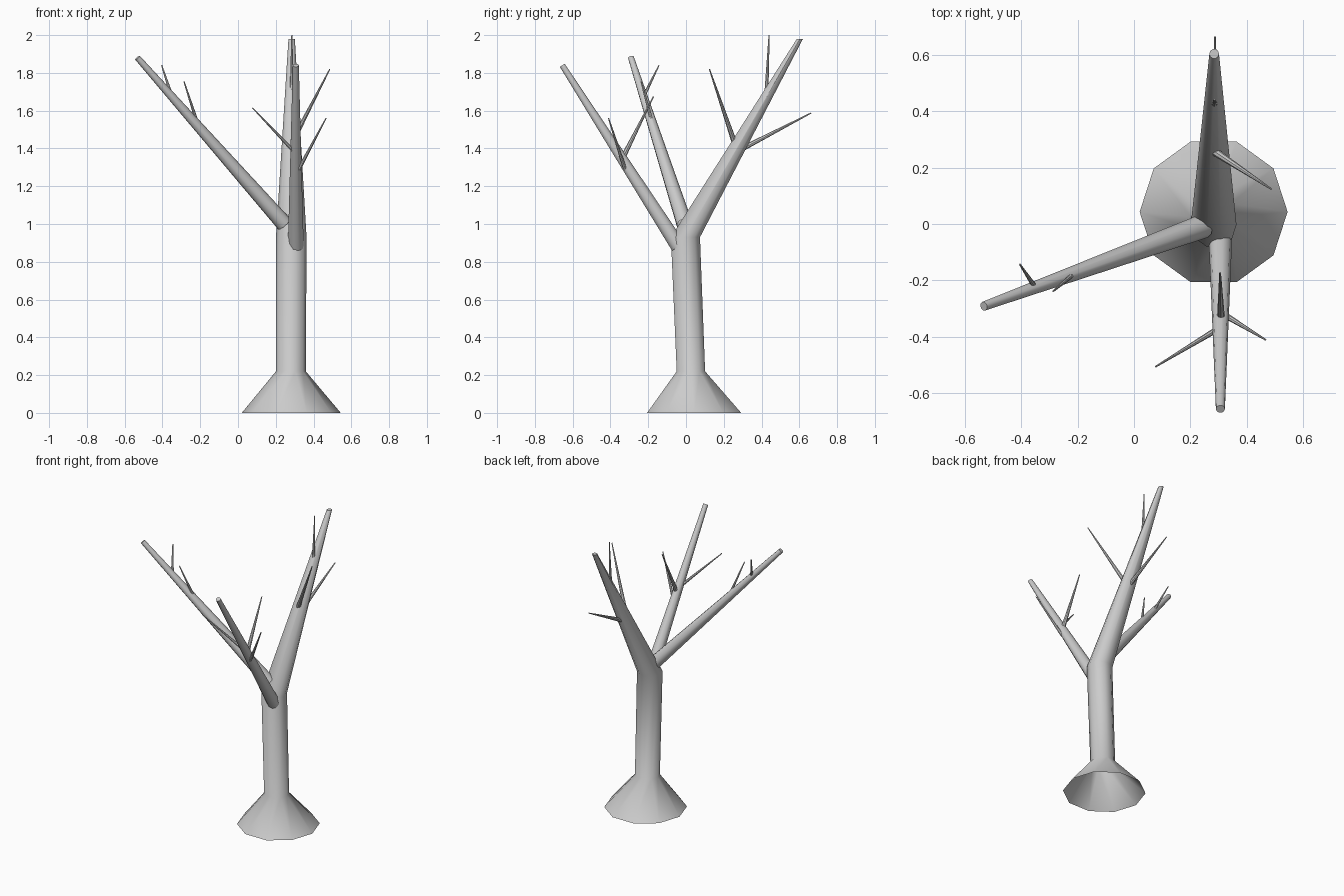
import bpy, bmesh, math
from mathutils import Vector

if "Cube" in bpy.data.objects:
    bpy.data.objects.remove(bpy.data.objects["Cube"])


def tube(name, rings, sides, level=False):
    """Tapered tube through (centre, radius) rings, capped at the tip only."""
    axis = Vector(rings[-1][0]) - Vector(rings[0][0])
    u, v = Vector((1, 0, 0)), Vector((0, 1, 0))
    if not level:
        q = axis.to_track_quat('Z', 'Y')
        u, v = q @ u, q @ v
    bm = bmesh.new()
    loops = []
    for c, r in rings:
        angles = [2 * math.pi * i / sides for i in range(sides)]
        loops.append([bm.verts.new(Vector(c) + r * (u * math.cos(a) + v * math.sin(a)))
                      for a in angles])
    for a, b in zip(loops, loops[1:]):
        for i in range(sides):
            j = (i + 1) % sides
            bm.faces.new((a[i], a[j], b[j], b[i]))
    bm.faces.new(loops[-1])
    mesh = bpy.data.meshes.new(name)
    bm.to_mesh(mesh)
    bm.free()
    obj = bpy.data.objects.new(name, mesh)
    bpy.context.collection.objects.link(obj)
    bpy.ops.object.select_all(action='DESELECT')
    obj.select_set(True)
    bpy.context.view_layer.objects.active = obj
    bpy.ops.object.shade_smooth_by_angle(angle=math.radians(40))
    return obj


# Flared trunk that runs straight into the back branch, open underneath
tube("trunk", [((0.282, 0.043, 0), 0.262), ((0.28, 0.026, 0.22), 0.079),
               ((0.282, -0.003, 0.93), 0.081), ((0.284, 0.603, 1.98), 0.017)],
     10, level=True)

# Two side branches starting inside the trunk
tube("front_branch", [((0.306, -0.04, 0.88), 0.042), ((0.306, -0.655, 1.84), 0.016)], 10)
tube("left_branch", [((0.245, -0.008, 1.0), 0.043), ((-0.532, -0.291, 1.88), 0.016)], 10)

# Thin twigs: base, tip, base radius
twigs = {
    "back_twig_side": ((0.28, 0.26, 1.42), (0.486, 0.124, 1.82), 0.015),
    "back_twig_rear": ((0.287, 0.30, 1.40), (0.287, 0.663, 1.588), 0.014),
    "back_twig_top": ((0.285, 0.425, 1.68), (0.285, 0.44, 2.0), 0.011),
    "front_twig_inner": ((0.308, -0.335, 1.35), (0.305, -0.172, 1.675), 0.014),
    "front_twig_left": ((0.30, -0.37, 1.38), (0.077, -0.505, 1.615), 0.011),
    "front_twig_right": ((0.322, -0.323, 1.29), (0.466, -0.41, 1.56), 0.011),
    "left_twig_outer": ((-0.355, -0.217, 1.69), (-0.404, -0.143, 1.84), 0.009),
    "left_twig_inner": ((-0.22, -0.182, 1.55), (-0.286, -0.238, 1.755), 0.009),
}
for name, (base, tip, radius) in twigs.items():
    tube(name, [(base, radius), (tip, 0.003)], 8)
